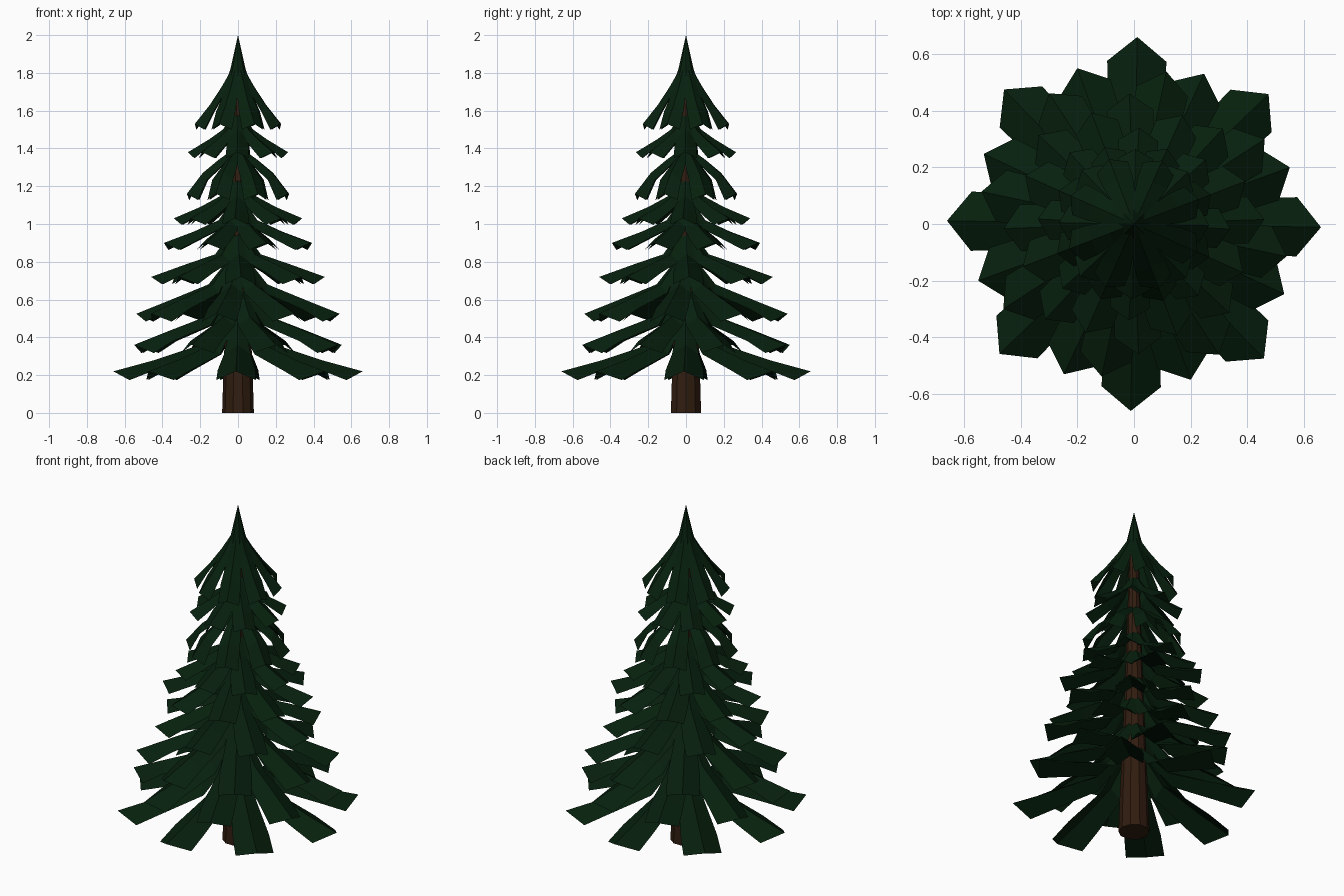
import bpy, bmesh
from math import cos, sin, pi, radians

if "Cube" in bpy.data.objects:
    bpy.data.objects.remove(bpy.data.objects["Cube"])


def material(name, rgb):
    m = bpy.data.materials.new(name)
    m.diffuse_color = (*rgb, 1)
    m.use_nodes = True
    m.node_tree.nodes["Principled BSDF"].inputs["Base Color"].default_value = m.diffuse_color
    return m


GREEN = material("needles", (0.002, 0.014, 0.004))
BROWN = material("bark", (0.03, 0.012, 0.005))


def finish(name, bm, mat):
    me = bpy.data.meshes.new(name)
    bm.to_mesh(me)
    bm.free()
    me.materials.append(mat)
    ob = bpy.data.objects.new(name, me)
    bpy.context.collection.objects.link(ob)
    return ob


def lathe(name, profile, sides, mat):
    """Flat-faced revolved shape, capped at both ends."""
    bm = bmesh.new()
    rings = [[bm.verts.new((r * cos(2 * pi * i / sides), r * sin(2 * pi * i / sides), z))
              for i in range(sides)] for r, z in profile]
    for a, b in zip(rings, rings[1:]):
        for i in range(sides):
            j = (i + 1) % sides
            bm.faces.new((a[i], a[j], b[j], b[i]))
    bm.faces.new(rings[0][::-1])
    bm.faces.new(rings[-1])
    bmesh.ops.remove_doubles(bm, verts=bm.verts, dist=1e-5)
    return finish(name, bm, mat)


def tier(name, turn, ridge, count=8):
    """Ring of drooping boughs, each a roof-shaped strip along a ridge line."""
    bm = bmesh.new()
    reach = ridge[-1][0]
    half = 0.032 + 0.11 * reach
    drop = 0.022 + 0.036 * reach
    widths = (0.28, 0.68, 0.95, 1.0)
    drops = (0.5, 1.1, 1.15, 1.0)
    for k in range(count):
        a = radians(turn) + 2 * pi * k / count
        rows = []
        for i, (r, z) in enumerate(ridge):
            back = 0.13 * reach if i == 3 else 0     # pointed bough end
            row = []
            for s in (-1, 0, 1):
                x = r - back * abs(s)
                y = s * half * widths[i]
                h = z - drop * drops[i] * abs(s)
                row.append(bm.verts.new((x * cos(a) - y * sin(a),
                                         x * sin(a) + y * cos(a), h)))
            rows.append(row)
        for p, q in zip(rows, rows[1:]):
            for s in (0, 1):
                bm.faces.new((p[s], q[s], q[s + 1], p[s + 1]))
    return finish(name, bm, GREEN)


# trunk and pointed crown
lathe("trunk", [(0.084, 0), (0.078, 0.2), (0.05, 0.9), (0.025, 1.75)], 10, BROWN)
lathe("crown_tip", [(0.06, 1.76), (0.04, 1.82), (0.0, 2.0)], 8, GREEN)

# bough tiers, bottom to top: twist, ridge (radius, height) from trunk to tip
TIERS = [
    (-1, [(0.03, 0.53), (0.2, 0.36), (0.44, 0.28), (0.66, 0.22)]),
    (20, [(0.03, 0.68), (0.18, 0.51), (0.4, 0.43), (0.585, 0.36)]),
    (-12, [(0.03, 0.84), (0.16, 0.68), (0.36, 0.60), (0.55, 0.525)]),
    (2, [(0.03, 0.97), (0.12, 0.84), (0.28, 0.785), (0.46, 0.72)]),
    (21, [(0.03, 1.13), (0.11, 1.02), (0.25, 0.96), (0.42, 0.90)]),
    (-3, [(0.02, 1.26), (0.09, 1.15), (0.2, 1.09), (0.34, 1.03)]),
    (21, [(0.02, 1.40), (0.11, 1.34), (0.2, 1.27), (0.29, 1.16)]),
    (-1, [(0.02, 1.59), (0.08, 1.50), (0.15, 1.45), (0.265, 1.38)]),
    (21, [(0.03, 1.83), (0.09, 1.73), (0.16, 1.63), (0.245, 1.53)]),
]
for n, (turn, ridge) in enumerate(TIERS, 1):
    tier(f"bough_tier_{n}", turn, ridge)
